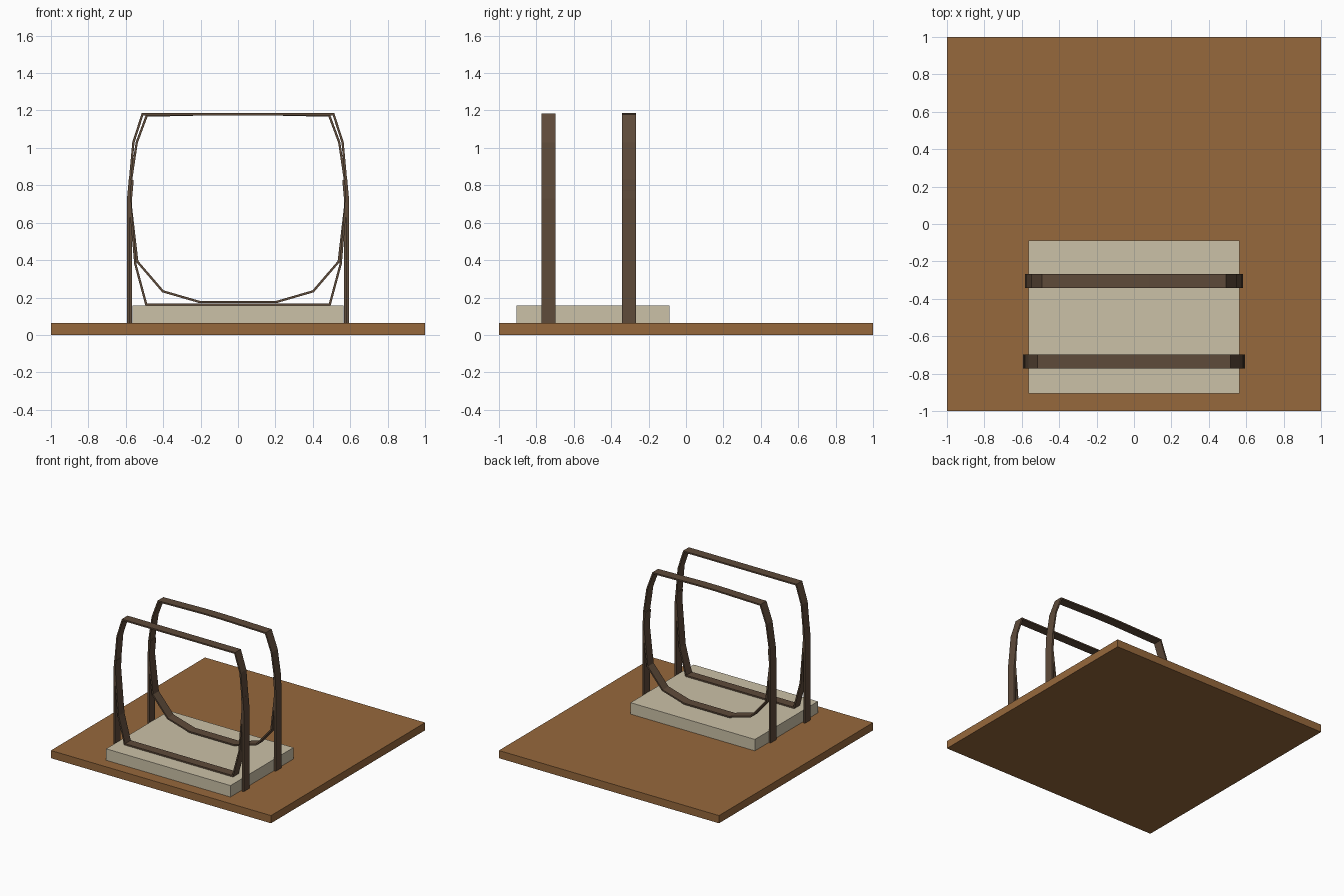
import bpy
import bmesh
from mathutils import Vector

if "Cube" in bpy.data.objects:
    bpy.data.objects.remove(bpy.data.objects["Cube"])


def material(name, rgb):
    m = bpy.data.materials.new(name)
    m.diffuse_color = (*rgb, 1)
    m.use_nodes = True
    m.node_tree.nodes["Principled BSDF"].inputs["Base Color"].default_value = m.diffuse_color
    return m


WOOD = material("warm wood", (0.305, 0.138, 0.045))
STONE = material("pale stone", (0.60, 0.535, 0.39))
BAR = material("dark brown", (0.112, 0.069, 0.042))


def finish(name, bm, mat):
    bmesh.ops.recalc_face_normals(bm, faces=bm.faces)
    me = bpy.data.meshes.new(name)
    bm.to_mesh(me)
    bm.free()
    me.materials.append(mat)
    ob = bpy.data.objects.new(name, me)
    bpy.context.collection.objects.link(ob)
    return ob


def box(name, lo, hi, mat):
    bm = bmesh.new()
    bmesh.ops.create_cube(bm, size=1)
    for v in bm.verts:
        v.co = [l + (c + 0.5) * (h - l) for l, h, c in zip(lo, hi, v.co)]
    return finish(name, bm, mat)


def strip(name, path, y0, y1, thick, closed):
    """Flat bar following an x-z path, thickened to the left with mitred corners."""
    pts = [Vector(p) for p in path]
    n = len(pts)
    inner = []
    for i, p in enumerate(pts):
        a = pts[i - 1] if closed or i > 0 else None
        b = pts[(i + 1) % n] if closed or i < n - 1 else None
        dirs = [d.normalized() for d in ([p - a] if a else []) + ([b - p] if b else [])]
        norms = [Vector((-d.y, d.x)) for d in dirs]
        m = sum(norms, Vector((0, 0))).normalized()
        inner.append(p + m * thick / m.dot(norms[0]))
    bm = bmesh.new()
    rings = [[bm.verts.new((q.x, y, q.y)) for q, y in ((p, y0), (p, y1), (k, y1), (k, y0))]
             for p, k in zip(pts, inner)]
    for i in range(n if closed else n - 1):
        r, s = rings[i], rings[(i + 1) % n]
        for j in range(4):
            k = (j + 1) % 4
            bm.faces.new((r[j], r[k], s[k], s[j]))
    if not closed:
        bm.faces.new(rings[0])
        bm.faces.new(rings[-1])
    return finish(name, bm, BAR)


# Base board and raised slab
box("base_board", (-1, -1, 0), (1, 1, 0.063), WOOD)
box("raised_slab", (-0.565, -0.905, 0.063), (0.565, -0.087, 0.157), STONE)

# Right halves of the hoop outlines, bottom to top
front_half = [(0.495, 0.157), (0.555, 0.38), (0.586, 0.75), (0.583, 0.83),
              (0.565, 1.03), (0.515, 1.185)]
rear_half = [(0.205, 0.170), (0.405, 0.228), (0.544, 0.39), (0.580, 0.70),
             (0.577, 0.83), (0.547, 1.03), (0.492, 1.178), (0.08, 1.187)]

for name, half, y0, y1, leg_x in (
        ("front", front_half, -0.772, -0.698, 0.593),
        ("rear", rear_half, -0.341, -0.266, 0.582)):
    loop = half + [(-x, z) for x, z in reversed(half)]
    strip(name + "_hoop", loop, y0, y1, 0.012, True)
    # Upright legs join the hoop sides
    leg = [(leg_x, 0.063), (leg_x, 0.73), (leg_x - 0.009, 0.83)]
    strip(name + "_right_leg", leg, y0, y1, 0.016, False)
    strip(name + "_left_leg", [(-x, z) for x, z in reversed(leg)], y0, y1, 0.016, False)
